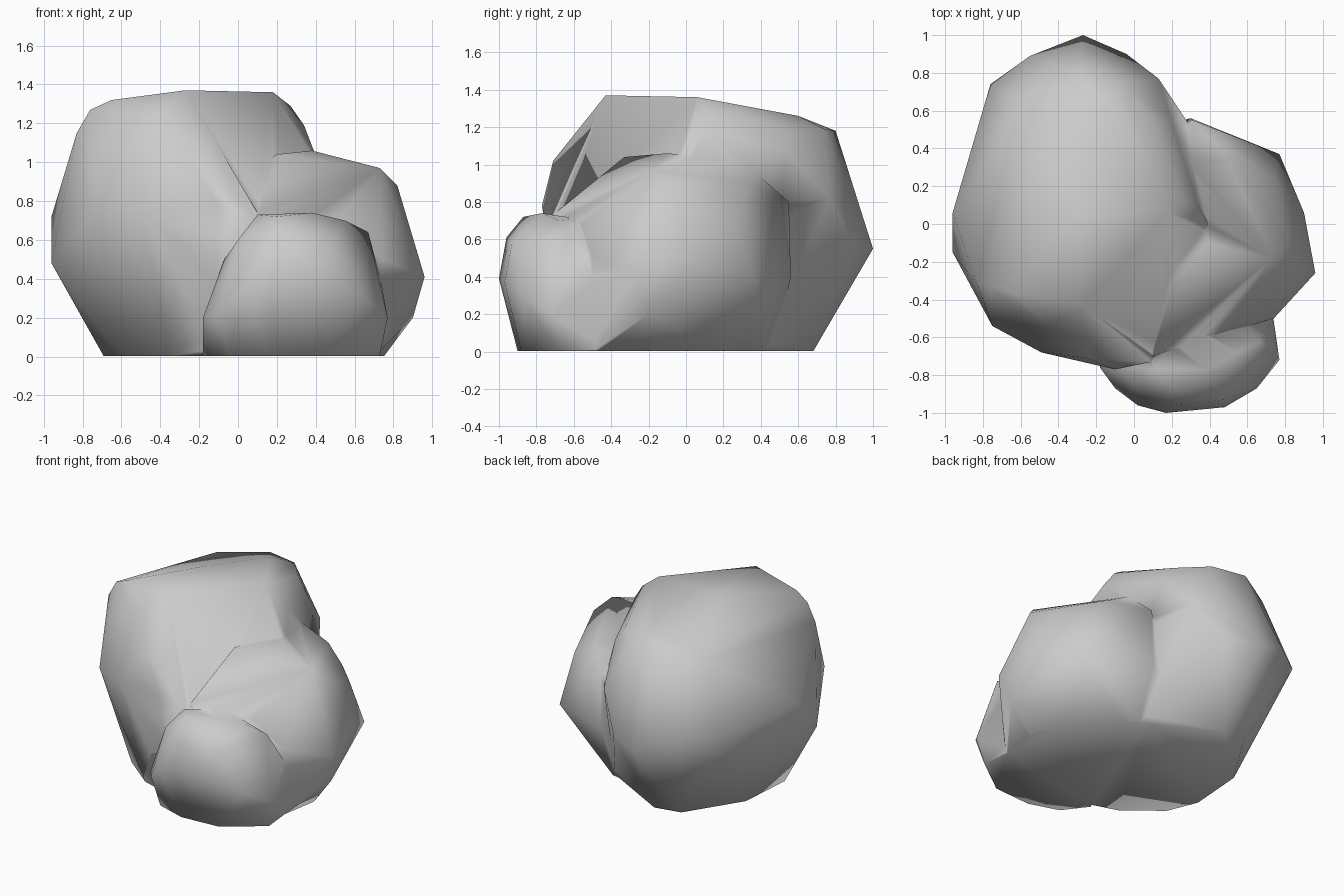
import bpy, bmesh, math


def boulder(name, points, base, depth):
    """Chiselled stone: convex hull of corner points, footprint sunk below ground."""
    bm = bmesh.new()
    cx = sum(b[0] for b in base) / len(base)
    cy = sum(b[1] for b in base) / len(base)
    for p in points:
        bm.verts.new(p)
    for x, y in base:
        bm.verts.new((x, y, 0.0))
        bm.verts.new((cx + (x - cx) * 0.8, cy + (y - cy) * 0.8, -depth))
    res = bmesh.ops.convex_hull(bm, input=bm.verts[:])
    junk = {g for g in res["geom_interior"] + res["geom_unused"]
            if isinstance(g, bmesh.types.BMVert)}
    bmesh.ops.delete(bm, geom=list(junk), context='VERTS')
    bmesh.ops.recalc_face_normals(bm, faces=bm.faces[:])
    mesh = bpy.data.meshes.new(name)
    bm.to_mesh(mesh)
    bm.free()
    obj = bpy.data.objects.new(name, mesh)
    bpy.context.collection.objects.link(obj)
    return obj


# Large boulder: sloping top, shoulder, widest belt
large = boulder("boulder_cluster", [
    (-0.65, -0.36, 1.32), (-0.27, -0.43, 1.37), (0.18, 0.06, 1.36),
    (-0.3, 0.06, 1.36), (-0.6, 0.62, 1.17), (-0.3, 0.8, 1.18), (-0.06, 0.74, 1.19),
    (-0.15, 0.6, 1.26), (-0.76, -0.33, 1.27), (-0.83, -0.32, 1.15), (0.27, 0.12, 1.29),
    (0.34, 0.1, 1.19), (0.39, 0.0, 1.06), (0.1, 0.56, 1.2), (0.2, 0.54, 1.07),
    (-0.45, -0.54, 1.22), (-0.25, -0.71, 1.02),
    (-0.96, 0.06, 0.72), (-0.96, -0.15, 0.48), (-0.75, -0.54, 0.72),
    (-0.49, -0.68, 0.75), (-0.1, -0.77, 0.78), (0.1, -0.73, 0.7),
    (0.31, 0.5, 0.75), (0.13, 0.77, 0.82),
    (-0.04, 0.9, 0.57), (-0.27, 1.0, 0.55), (-0.55, 0.89, 0.66),
    (-0.76, 0.74, 0.66),
], [(-0.66, 0.25), (-0.69, -0.16), (-0.6, -0.38), (-0.35, -0.58), (-0.1, -0.66),
    (0.2, -0.6), (0.3, 0.4), (0.05, 0.52), (-0.22, 0.68), (-0.41, 0.64)], 0.06)

# Medium boulder leaning on the right: high at the front, falling to the back
side = boulder("side_boulder", [
    (0.38, -0.1, 1.06), (0.73, -0.18, 0.97), (0.82, -0.1, 0.88),
    (0.3, 0.3, 1.02), (0.5, 0.34, 0.9), (0.64, 0.3, 0.79), (0.74, 0.24, 0.72),
    (0.2, -0.33, 1.04), (0.31, 0.55, 0.8), (0.77, 0.37, 0.38),
    (0.9, 0.06, 0.5), (0.96, -0.26, 0.41), (0.74, -0.5, 0.5),
    (0.5, -0.56, 0.68), (0.9, -0.2, 0.2), (0.1, -0.7, 0.74),
    (0.3, 0.56, 0.4), (0.0, 0.0, 0.9),
], [(0.75, -0.2), (0.7, -0.5), (0.0, -0.55), (0.62, 0.15), (0.3, 0.42), (0.0, 0.48)], 0.09)

# Small boulder at the front
front = boulder("front_boulder", [
    (0.1, -0.77, 0.73), (0.38, -0.77, 0.74), (0.2, -0.87, 0.72),
    (0.55, -0.68, 0.7), (0.67, -0.62, 0.64), (0.3, -0.58, 0.71),
    (0.2, -0.96, 0.61), (0.48, -0.93, 0.58), (0.0, -0.84, 0.6),
    (-0.07, -0.74, 0.5), (0.17, -1.0, 0.39), (0.48, -0.97, 0.37),
    (0.02, -0.96, 0.32), (-0.1, -0.87, 0.22), (-0.18, -0.76, 0.2),
    (0.65, -0.87, 0.3), (0.77, -0.72, 0.2), (0.74, -0.5, 0.4),
    (0.1, -0.4, 0.6),
], [(0.17, -0.9), (0.46, -0.88), (0.73, -0.68), (0.7, -0.4),
    (0.0, -0.4), (-0.18, -0.66), (-0.05, -0.83)], 0.12)

# Fuse the stones into one skin
bpy.context.view_layer.objects.active = large
for stone in (side, front):
    mod = large.modifiers.new("fuse", 'BOOLEAN')
    mod.operation = 'UNION'
    mod.solver = 'EXACT'
    mod.object = stone
    bpy.ops.object.modifier_apply(modifier=mod.name)
    bpy.data.objects.remove(stone)

# Slice flat at the ground, close the underside and shade smooth
bm = bmesh.new()
bm.from_mesh(large.data)
cut = bmesh.ops.bisect_plane(bm, geom=bm.verts[:] + bm.edges[:] + bm.faces[:],
                             plane_co=(0, 0, 0.003), plane_no=(0, 0, 1), clear_inner=True)
rim = [e for e in cut["geom_cut"] if isinstance(e, bmesh.types.BMEdge)]
bmesh.ops.edgeloop_fill(bm, edges=rim)
bmesh.ops.remove_doubles(bm, verts=bm.verts[:], dist=0.012)
bmesh.ops.triangulate(bm, faces=bm.faces[:])
bmesh.ops.recalc_face_normals(bm, faces=bm.faces[:])
for f in bm.faces:
    f.smooth = True
bm.to_mesh(large.data)
bm.free()
